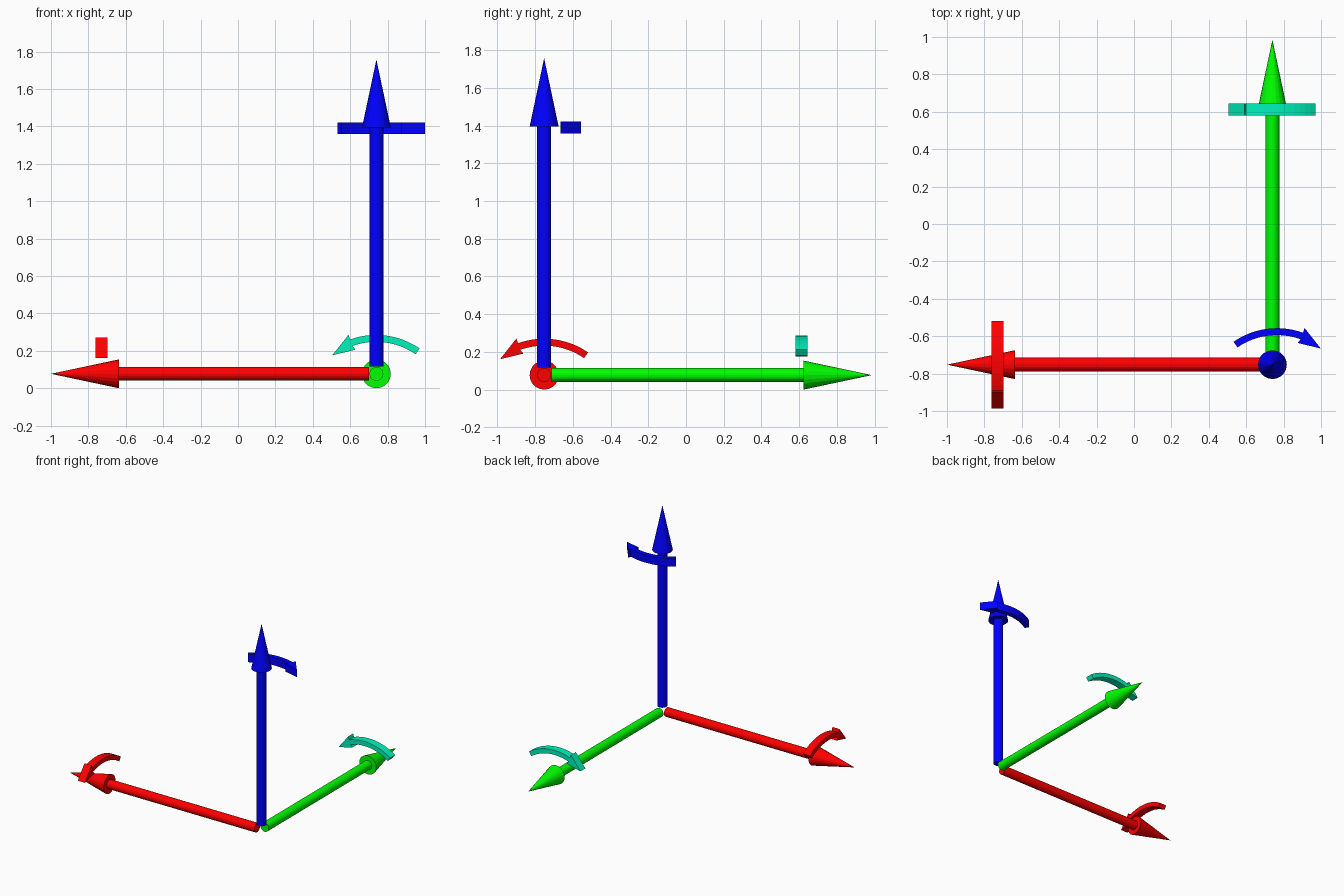
import bpy, bmesh, math
from mathutils import Matrix, Vector

if "Cube" in bpy.data.objects:
    bpy.data.objects.remove(bpy.data.objects["Cube"])

ORIGIN = Vector((0.74, -0.752, 0.077))
X, Y, Z = Vector((1, 0, 0)), Vector((0, 1, 0)), Vector((0, 0, 1))


def material(name, rgb):
    m = bpy.data.materials.new(name)
    m.diffuse_color = (*rgb, 1)
    m.use_nodes = True
    m.node_tree.nodes["Principled BSDF"].inputs["Base Color"].default_value = m.diffuse_color
    return m


def finish(bm, name, mat):
    bmesh.ops.recalc_face_normals(bm, faces=bm.faces)
    me = bpy.data.meshes.new(name)
    bm.to_mesh(me)
    bm.free()
    me.materials.append(mat)
    ob = bpy.data.objects.new(name, me)
    bpy.context.collection.objects.link(ob)
    return ob


def cone(name, axis, start, end, r1, r2, mat):
    """Cylinder or cone along an axis, distances measured from the corner."""
    bm = bmesh.new()
    bmesh.ops.create_cone(bm, cap_ends=True, segments=20, radius1=r1,
                          radius2=r2, depth=end - start)
    turn = axis.to_track_quat('Z', 'Y').to_matrix().to_4x4()
    move = Matrix.Translation(ORIGIN + axis * (start + end) / 2)
    bmesh.ops.transform(bm, matrix=move @ turn, verts=bm.verts)
    return finish(bm, name, mat)


def turn_arrow(name, centre, u, v, mat, half=0.032, steps=12):
    """Flat curved arrow: profile in the u, v plane, extruded both ways."""
    bm = bmesh.new()
    n = u.cross(v)
    a0, a1, cv = 0.604, -0.345, -0.215

    def pair(p, q):
        d = centre + u * p + v * q
        return bm.verts.new(d - n * half), bm.verts.new(d + n * half)

    # curved band
    rings = []
    for i in range(steps + 1):
        a = a0 + (a1 - a0) * i / steps
        s, c = math.sin(a), math.cos(a)
        rings.append((pair(0.41 * s, cv + 0.41 * c), pair(0.373 * s, cv + 0.373 * c)))
    # pointed head
    wing_out, wing_in = pair(-0.147, 0.196), pair(-0.110, 0.116)
    tip = pair(-0.234, 0.086)
    for (o, i), (o2, i2) in zip(rings, rings[1:]):
        for k in (0, 1):
            bm.faces.new((o[k], o2[k], i2[k], i[k]))
        bm.faces.new((o[0], o[1], o2[1], o2[0]))
        bm.faces.new((i[0], i[1], i2[1], i2[0]))
    o, i = rings[0]
    bm.faces.new((o[0], o[1], i[1], i[0]))
    o, i = rings[-1]
    outline = (o, wing_out, tip, wing_in, i)
    for k in (0, 1):
        bm.faces.new([p[k] for p in outline])
    for p, q in zip(outline, outline[1:]):
        bm.faces.new((p[0], p[1], q[1], q[0]))
    return finish(bm, name, mat)


red = material("red", (1.0, 0.0, 0.0))
green = material("green", (0.0, 1.0, 0.0))
blue = material("blue", (0.0, 0.0, 1.0))
teal = material("teal", (0.0, 0.9, 0.5))

# straight axis arrows: shaft and head
for label, axis, mat, length in (("red", -X, red, 1.74),
                                 ("green", Y, green, 1.737),
                                 ("blue", Z, blue, 1.68)):
    cone(label + "_shaft", axis, 0.04, length - 0.363, 0.037, 0.037, mat)
    cone(label + "_head", axis, length - 0.363, length, 0.077, 0.0, mat)

# curved rotation arrows around each axis
turn_arrow("red_turn_arrow", Vector((-0.729, -0.752, 0.075)), Y, Z, red)
turn_arrow("green_turn_arrow", Vector((0.738, 0.613, 0.09)), X, Z, teal)
turn_arrow("blue_turn_arrow", Vector((0.765, -0.752, 1.39)), -X, Y, blue)
